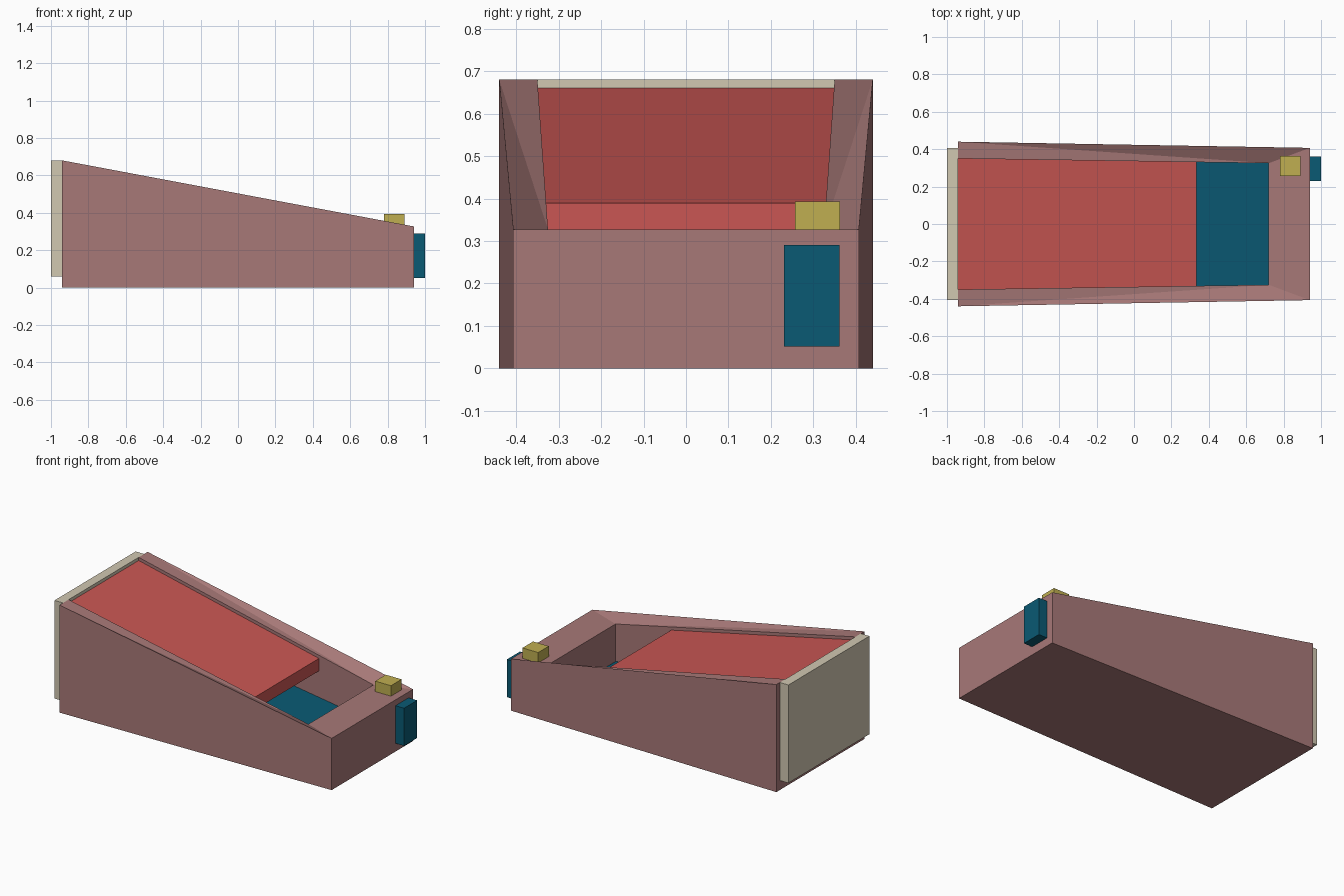
import bpy, bmesh

if "Cube" in bpy.data.objects:
    bpy.data.objects.remove(bpy.data.objects["Cube"])


def material(name, rgb):
    m = bpy.data.materials.new(name)
    m.diffuse_color = (*[(c / 255) ** 2.2 for c in rgb], 1)
    m.use_nodes = True
    m.node_tree.nodes["Principled BSDF"].inputs["Base Color"].default_value = m.diffuse_color
    return m


def make(name, verts, faces, mat):
    bm = bmesh.new()
    vs = [bm.verts.new(v) for v in verts]
    for f in faces:
        bm.faces.new([vs[i] for i in f])
    bmesh.ops.recalc_face_normals(bm, faces=bm.faces)
    me = bpy.data.meshes.new(name)
    bm.to_mesh(me)
    bm.free()
    me.materials.append(mat)
    ob = bpy.data.objects.new(name, me)
    bpy.context.collection.objects.link(ob)
    return ob


# Six-sided block between two x sections, each (x, y0, y1, z0, z1)
def block(name, a, b, mat):
    verts = [(x, y, z) for x, y0, y1, z0, z1 in (a, b)
             for y, z in ((y0, z0), (y1, z0), (y1, z1), (y0, z1))]
    faces = [(0, 1, 2, 3), (4, 5, 6, 7)]
    faces += [(i, (i + 1) % 4, (i + 1) % 4 + 4, i + 4) for i in range(4)]
    return make(name, verts, faces, mat)


body_mat = material("dusty_rose", (166, 120, 119))
red = material("red", (200, 87, 84))
blue = material("deep_blue", (18, 90, 115))
cream = material("cream", (208, 199, 176))
yellow = material("mustard", (190, 173, 82))

# Tapered sloping body: trough with a flat front shelf, open at the high end
half = [(-.94, .44, 0), (.94, .407, 0), (.94, .407, .327), (-.94, .44, .68),
        (-.94, .35, .68), (.72, .325, .327), (.72, .325, .05), (-.94, .35, .28)]
verts = half + [(x, -y, z) for x, y, z in half]
faces = []
for o in (0, 8):
    faces += [[i + o for i in f] for f in
              ((0, 1, 2, 3), (3, 5, 4), (3, 2, 5), (4, 5, 6, 7))]
# Strips joining both sides: underside, front, shelf, end wall, floor
for i, j in ((0, 1), (1, 2), (2, 5), (5, 6), (6, 7)):
    faces.append((i, j, j + 8, i + 8))
faces.append((0, 3, 4, 7, 15, 12, 11, 8))
make("body", verts, faces, body_mat)

# Lining on the trough floor
block("trough_lining", (-.94, -.35, .35, .28, .32),
      (.72, -.325, .325, .05, .09), blue)

# Sloping lid just below the rim
block("lid", (-.94, -.35, .35, .58, .66),
      (.335, -.331, .331, .31, .389), red)


def box(name, x0, x1, y0, y1, z0, z1, mat):
    return block(name, (x0, y0, y1, z0, z1), (x1, y0, y1, z0, z1), mat)


# Plate closing the high end, and the two small fittings at the low end
box("end_plate", -1, -.94, -.405, .405, .06, .68, cream)
box("shelf_knob", .78, .89, .257, .363, .327, .393, yellow)
box("front_panel", .94, 1, .231, .362, .052, .29, blue)
